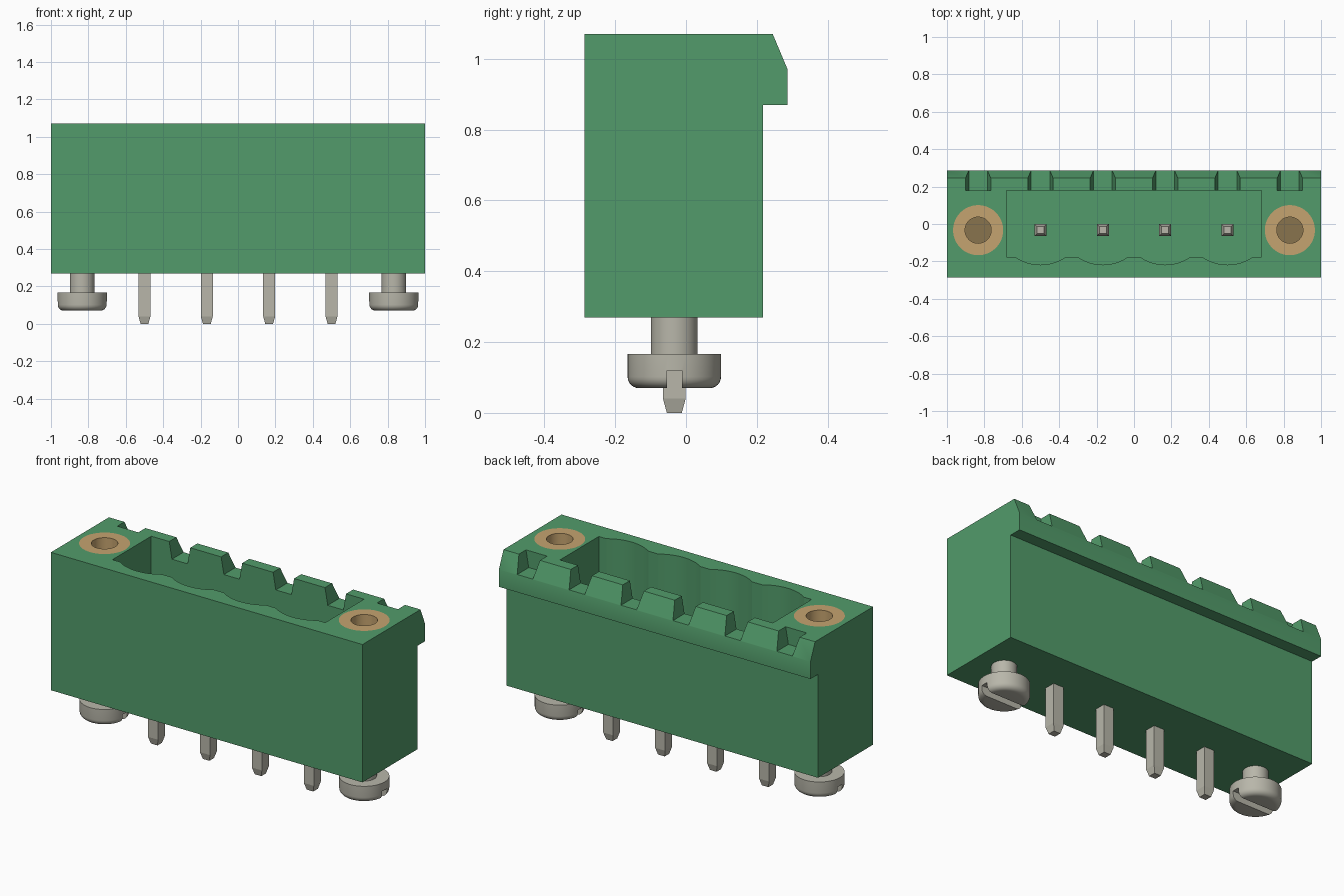
import bpy, bmesh, math
from mathutils import Vector

cube = bpy.data.objects.get("Cube")
if cube:
    bpy.data.objects.remove(cube, do_unlink=True)

PITCH = 1 / 3
PIN_X = [(i - 1.5) * PITCH for i in range(4)]
SCREW_X = [-2.5 * PITCH, 2.5 * PITCH]
MID_Y = -0.033
TOP = 1.07
BASE = 0.27


def material(name, rgb):
    m = bpy.data.materials.new(name)
    m.use_nodes = True
    m.diffuse_color = (*rgb, 1)
    m.node_tree.nodes["Principled BSDF"].inputs["Base Color"].default_value = (*rgb, 1)
    return m


green = material("green_plastic", (0.085, 0.33, 0.145))
brass = material("brass", (0.56, 0.37, 0.16))
dark_brass = material("dark_brass", (0.25, 0.175, 0.075))
metal = material("pale_metal", (0.48, 0.47, 0.40))


def finish(name, bm, mat):
    bmesh.ops.recalc_face_normals(bm, faces=bm.faces)
    mesh = bpy.data.meshes.new(name)
    bm.to_mesh(mesh)
    bm.free()
    mesh.materials.append(mat)
    ob = bpy.data.objects.new(name, mesh)
    bpy.context.collection.objects.link(ob)
    return ob


def prism(name, outline, to_3d, lo, hi, mat):
    """Extrude a 2D outline from lo to hi; to_3d places (a, b, depth)."""
    bm = bmesh.new()
    face = bm.faces.new([bm.verts.new(to_3d(a, b, lo)) for a, b in outline])
    new = bmesh.ops.extrude_face_region(bm, geom=[face])["geom"]
    offset = Vector(to_3d(0, 0, hi)) - Vector(to_3d(0, 0, lo))
    bmesh.ops.translate(bm, vec=offset, verts=[g for g in new if isinstance(g, bmesh.types.BMVert)])
    return finish(name, bm, mat)


def lathe(name, profile, x, mat, sides=48, turn=0.0):
    """Spin a closed (radius, z) profile whose ends lie on the axis."""
    bm = bmesh.new()
    rings = []
    for r, z in profile:
        if r == 0:
            rings.append([bm.verts.new((x, MID_Y, z))] * sides)
        else:
            rings.append([bm.verts.new((x + r * math.cos(turn + math.tau * i / sides),
                                        MID_Y + r * math.sin(turn + math.tau * i / sides), z))
                          for i in range(sides)])
    for a, b in zip(rings, rings[1:]):
        for i in range(sides):
            j = (i + 1) % sides
            bm.faces.new(list(dict.fromkeys((a[i], a[j], b[j], b[i]))))
    return finish(name, bm, mat)


def cut(ob, cutter):
    mod = ob.modifiers.new("cut", 'BOOLEAN')
    mod.operation = 'DIFFERENCE'
    mod.solver = 'EXACT'
    mod.object = cutter
    bpy.context.view_layer.objects.active = ob
    bpy.ops.object.modifier_apply(modifier=mod.name)
    bpy.data.objects.remove(cutter, do_unlink=True)


def smooth(ob):
    bpy.ops.object.select_all(action='DESELECT')
    ob.select_set(True)
    bpy.context.view_layer.objects.active = ob
    bpy.ops.object.shade_smooth_by_angle(angle=math.radians(30))


def along_x(a, b, d):
    return (d, a, b)


def along_y(a, b, d):
    return (a, d, b)


def along_z(a, b, d):
    return (a, b, d)


# Housing with an overhanging bevelled lip at the back
side = [(-0.287, BASE), (0.217, BASE), (0.217, 0.87), (0.287, 0.87),
        (0.287, 0.97), (0.245, TOP), (-0.287, TOP)]
housing = prism("housing", side, along_x, -1, 1, green)

# Socket with a scalloped front wall, one shallow arc per pin
half, depth, wall = 0.135, 0.042, -0.176
radius = (half ** 2 + depth ** 2) / (2 * depth)
sweep = math.asin(half / radius)
outline = [(0.683, 0.18), (-0.683, 0.18), (-0.683, wall)]
for x in PIN_X:
    for i in range(13):
        t = sweep * (i / 6 - 1)
        outline.append((x + radius * math.sin(t),
                        wall - depth + radius * (1 - math.cos(t))))
outline.append((0.683, wall))
cut(housing, prism("socket_cutter", outline, along_z, 0.4, 1.2, green))

# Tapered notches through the lip
slope = 0.18
for x in PIN_X + SCREW_X:
    start = 0.15 if x in PIN_X else 0.18
    low, high = 0.05, 0.05 + slope * 0.2
    notch = [(x - low, 0.972), (x + low, 0.972), (x + high, 1.172), (x - high, 1.172)]
    cut(housing, prism("notch_cutter", notch, along_y, start, 0.4, green))

# Bores for the threaded inserts
for x in SCREW_X:
    cut(housing, lathe("bore_cutter", [(0, 0.55), (0.134, 0.55), (0.134, 1.2), (0, 1.2)], x, green))
smooth(housing)

for x, label in zip(SCREW_X, ("right", "left")):
    # Threaded insert, flush with the top
    insert = lathe(label + "_insert", [(0, 0.55), (0.134, 0.55), (0.134, TOP),
                                       (0.07, TOP), (0.07, 0.6), (0, 0.6)], x, brass)
    insert.data.materials.append(dark_brass)
    for p in insert.data.polygons:
        if abs(p.center.z - 0.6) < 0.01 and p.normal.z > 0.9:
            p.material_index = 1
    smooth(insert)

    # Slotted screw with a rounded head edge
    profile = [(0, 0.07)]
    for i in range(7):
        t = math.pi / 2 * i / 6
        profile.append((0.1 + 0.032 * math.sin(t), 0.102 - 0.032 * math.cos(t)))
    profile += [(0.132, 0.167), (0.066, 0.167), (0.066, 0.28), (0, 0.28)]
    screw = lathe(label + "_screw", profile, x, metal)
    slot = [(MID_Y - 0.021, 0), (MID_Y + 0.021, 0), (MID_Y + 0.021, 0.12), (MID_Y - 0.021, 0.12)]
    cut(screw, prism("slot_cutter", slot, along_x, x - 0.2, x + 0.2, metal))
    smooth(screw)

# Square contact pins, tapered at both ends
root2 = math.sqrt(2)
for i, x in enumerate(PIN_X):
    steps = [(0, 0), (0.021, 0), (0.032, 0.04), (0.032, 0.88), (0.019, 0.92), (0, 0.92)]
    lathe(f"contact_pin_{i + 1}", [(r * root2, z) for r, z in steps],
          x, metal, sides=4, turn=math.pi / 4)
